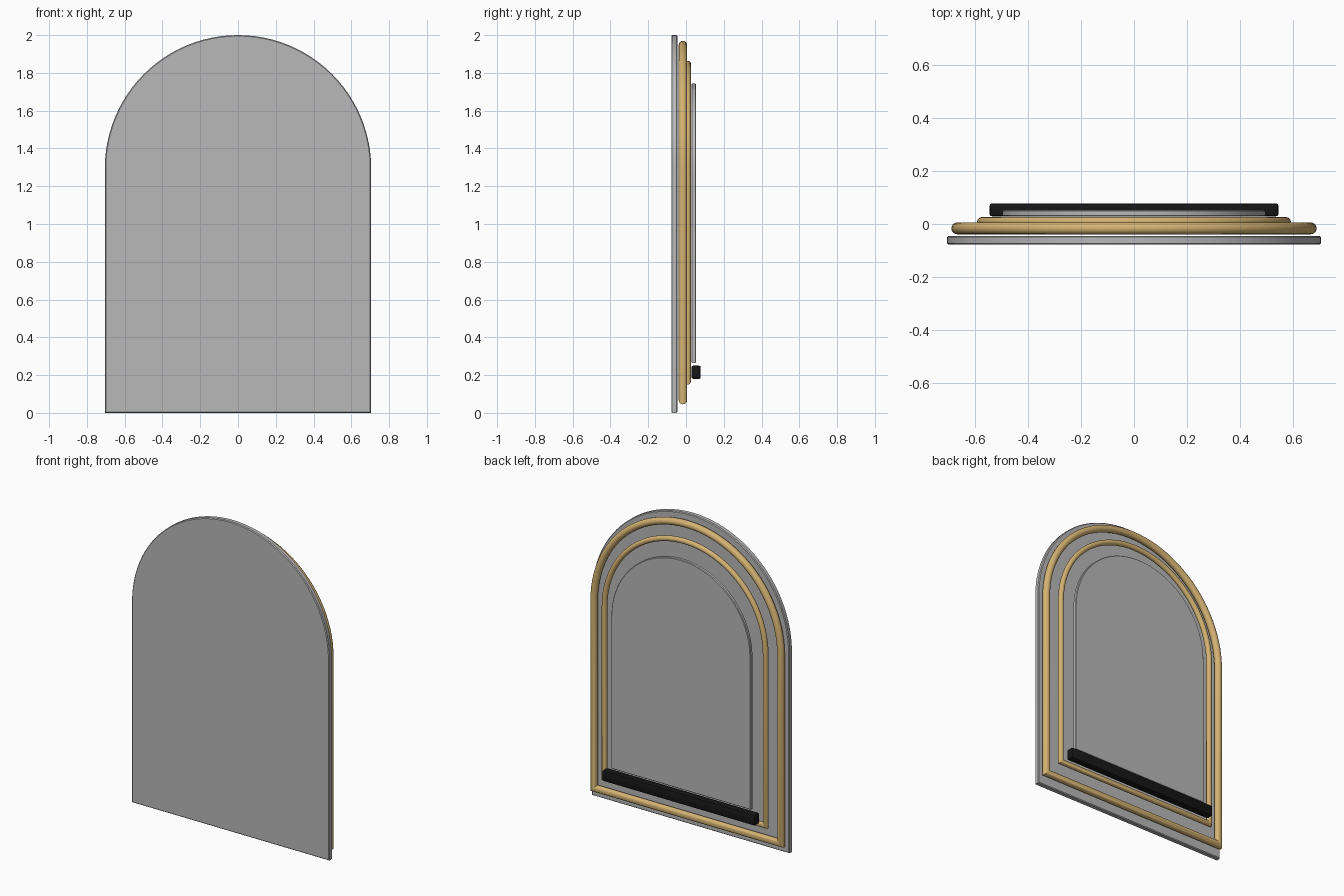
import bpy, bmesh, math

cube = bpy.data.objects.get("Cube")
if cube:
    bpy.data.objects.remove(cube, do_unlink=True)


def material(name, rgb, rough=0.5):
    m = bpy.data.materials.new(name)
    m.use_nodes = True
    m.diffuse_color = (*rgb, 1)
    bsdf = next(n for n in m.node_tree.nodes if n.type == 'BSDF_PRINCIPLED')
    bsdf.inputs["Base Color"].default_value = (*rgb, 1)
    bsdf.inputs["Roughness"].default_value = rough
    return m


grey = material("warm grey", (0.48, 0.48, 0.48))
gold = material("pale gold", (0.66, 0.45, 0.17))
black = material("black", (0.008, 0.008, 0.008))


def arch(half, spring, bottom, steps=48):
    """Outline of a round-topped arch as (x, z) points."""
    pts = [(-half, bottom), (half, bottom)]
    for i in range(steps + 1):
        a = math.pi * i / steps
        pts.append((half * math.cos(a), spring + half * math.sin(a)))
    return pts


def finish(name, bm, mat, angle):
    bmesh.ops.recalc_face_normals(bm, faces=bm.faces[:])
    me = bpy.data.meshes.new(name)
    bm.to_mesh(me)
    bm.free()
    me.materials.append(mat)
    ob = bpy.data.objects.new(name, me)
    bpy.context.collection.objects.link(ob)
    bpy.ops.object.select_all(action='DESELECT')
    ob.select_set(True)
    bpy.context.view_layer.objects.active = ob
    bpy.ops.object.shade_smooth_by_angle(angle=math.radians(angle))
    return ob


def arch_loft(name, mat, half, spring, bottom, section, ring=False):
    """Sweep a section of (outward offset, y) pairs round the arch outline."""
    bm = bmesh.new()
    loops = [[bm.verts.new((x, y, z)) for x, z in arch(half + d, spring, bottom - d)]
             for d, y in section]
    pairs = list(zip(loops, loops[1:]))
    if ring:
        pairs.append((loops[-1], loops[0]))
    else:
        bm.faces.new(loops[0])
        bm.faces.new(loops[-1])
    for a, b in pairs:
        n = len(a)
        for i in range(n):
            j = (i + 1) % n
            bm.faces.new((a[i], a[j], b[j], b[i]))
    return finish(name, bm, mat, 35)


def slab(name, half, spring, bottom, y0, y1, bevel):
    section = [(-bevel, y0), (0, y0 + bevel), (0, y1 - bevel), (-bevel, y1)]
    return arch_loft(name, grey, half, spring, bottom, section)


def moulding(name, half, spring, bottom, y, r, sides=16):
    section = [(r * math.cos(2 * math.pi * i / sides), y + r * math.sin(2 * math.pi * i / sides))
               for i in range(sides)]
    return arch_loft(name, gold, half, spring, bottom, section, ring=True)


# Arched slabs
slab("back_slab", 0.705, 1.295, 0.0, -0.078, -0.045, 0.005)
slab("inner_panel", 0.497, 1.247, 0.263, 0.029, 0.053, 0.004)

# Round gold mouldings
moulding("outer_moulding", 0.667, 1.28, 0.068, -0.0165, 0.0225)
moulding("inner_moulding", 0.575, 1.272, 0.167, 0.009, 0.017)

# Ledge bar across the bottom
bm = bmesh.new()
bmesh.ops.create_cube(bm, size=1)
for v in bm.verts:
    v.co = (v.co.x * 1.09, v.co.y * 0.049 + 0.0535, v.co.z * 0.07 + 0.215)
bmesh.ops.bevel(bm, geom=bm.edges[:], offset=0.009, segments=2, profile=0.5, affect='EDGES')
finish("ledge_bar", bm, black, 35)
